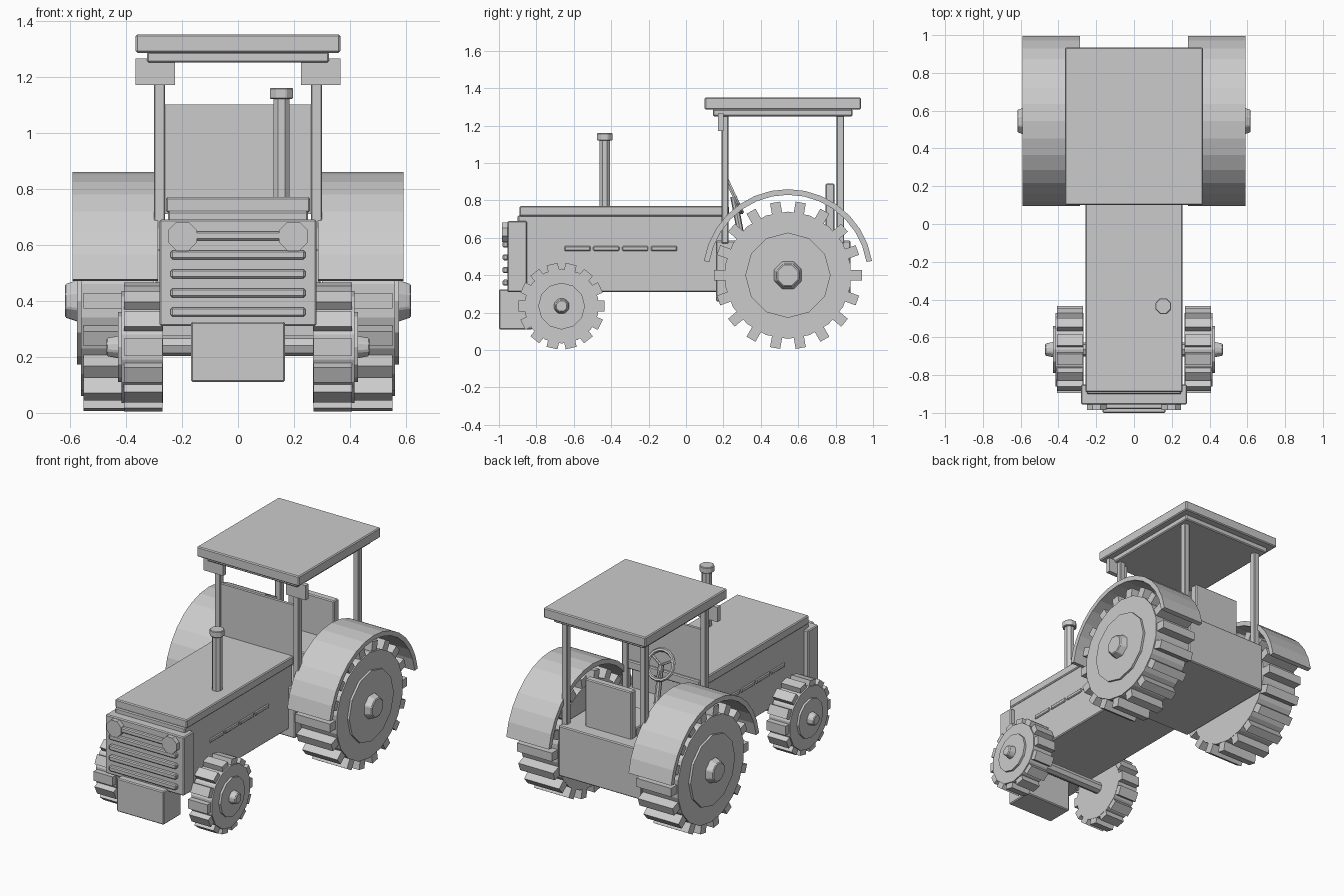
import bpy, bmesh, math
from mathutils import Matrix, Vector

cube = bpy.data.objects.get("Cube")
if cube:
    bpy.data.objects.remove(cube, do_unlink=True)

grey = bpy.data.materials.new("plain_grey")
grey.use_nodes = True
grey.diffuse_color = (0.6, 0.6, 0.6, 1)
grey.node_tree.nodes["Principled BSDF"].inputs["Base Color"].default_value = (0.6, 0.6, 0.6, 1)


def finish(name, bm, bevel=0.0):
    bmesh.ops.recalc_face_normals(bm, faces=bm.faces[:])
    mesh = bpy.data.meshes.new(name)
    bm.to_mesh(mesh)
    bm.free()
    mesh.materials.append(grey)
    ob = bpy.data.objects.new(name, mesh)
    bpy.context.collection.objects.link(ob)
    if bevel:
        mod = ob.modifiers.new("edge_bevel", 'BEVEL')
        mod.width = bevel
        mod.segments = 1
        mod.limit_method = 'ANGLE'
    return ob


def add_box(bm, x, y, z, turn=Matrix()):
    """Add a box spanning the given ranges."""
    mid = [(a + b) / 2 for a, b in (x, y, z)]
    size = [b - a for a, b in (x, y, z)]
    bmesh.ops.create_cube(bm, size=1, matrix=turn @ Matrix.Translation(mid) @ Matrix.Diagonal((*size, 1)))


def box(name, x, y, z, bevel=0.006):
    bm = bmesh.new()
    add_box(bm, x, y, z)
    return finish(name, bm, bevel)


def add_rod(bm, start, end, r1, r2=None, sides=8, phase=0.0):
    """Add a capped cylinder or cone between two points."""
    start, end = Vector(start), Vector(end)
    axis = end - start
    place = Matrix.Translation((start + end) / 2) @ axis.to_track_quat('Z', 'Y').to_matrix().to_4x4()
    bmesh.ops.create_cone(bm, cap_ends=True, segments=sides, radius1=r1, radius2=r1 if r2 is None else r2,
                          depth=axis.length, matrix=place @ Matrix.Rotation(phase, 4, 'Z'))


def rod(name, start, end, r1, r2=None, sides=8, phase=0.0, bevel=0.0):
    bm = bmesh.new()
    add_rod(bm, start, end, r1, r2, sides, phase)
    return finish(name, bm, bevel)


def wheel(name, side, y, z, inner, outer, radius, lug_radius, lugs, lug_width, rim, hub, hub_end):
    # tyre with block lugs
    bm = bmesh.new()
    add_rod(bm, (side * inner, y, z), (side * outer, y, z), radius, sides=lugs)
    for i in range(lugs):
        turn = Matrix.Translation((0, y, z)) @ Matrix.Rotation(math.tau * i / lugs, 4, 'X')
        xs = sorted((side * (inner + 0.002), side * (outer - 0.008)))
        add_box(bm, xs, (radius - 0.03, lug_radius), (-lug_width / 2, lug_width / 2), turn)
    finish(name + "_tyre", bm)
    # rim plate and tapered hub
    rod(name + "_rim", (side * (outer - 0.01), y, z), (side * (outer + 0.014), y, z), rim, sides=12)
    rod(name + "_hub", (side * outer, y, z), (side * hub_end, y, z), hub, hub * 0.75, phase=math.pi / 8, bevel=0.005)


def fender(name, side):
    # curved strip swept around the rear wheel
    bm = bmesh.new()
    steps = 14
    rings = []
    for i in range(steps + 1):
        a = math.radians(9 + 162 * i / steps)
        rings.append([bm.verts.new((side * x, 0.545 + r * math.cos(a), 0.405 + r * math.sin(a)))
                      for x, r in ((0.285, 0.425), (0.59, 0.425), (0.59, 0.455), (0.285, 0.455))])
    for a, b in zip(rings, rings[1:]):
        for k in range(4):
            bm.faces.new((a[k], a[(k + 1) % 4], b[(k + 1) % 4], b[k]))
    bm.faces.new(rings[0])
    bm.faces.new(rings[-1])
    finish(name, bm)


# main body
box("engine_body", (-0.25, 0.25), (-0.9, 0.2), (0.31, 0.72))
box("hood_lid", (-0.257, 0.257), (-0.89, 0.23), (0.715, 0.77))
box("rear_body", (-0.295, 0.295), (0.16, 0.88), (0.26, 0.585))
box("front_weight", (-0.168, 0.168), (-1.0, -0.82), (0.11, 0.325))

# grille with bars and headlights
box("grille_frame", (-0.28, 0.28), (-0.955, -0.85), (0.31, 0.69))
for i in range(5):
    z = 0.36 + i * 0.068
    half = 0.24 if i < 4 else 0.18
    box("grille_bar", (-half, half), (-0.98, -0.95), (z - 0.016, z + 0.016))

# exhaust stack
rod("exhaust_pipe", (0.155, -0.435, 0.74), (0.155, -0.435, 1.13), 0.031, phase=math.pi / 8)
rod("exhaust_cap", (0.155, -0.435, 1.12), (0.155, -0.435, 1.16), 0.045, phase=math.pi / 8, bevel=0.004)

# roof and windscreen
box("roof", (-0.365, 0.365), (0.1, 0.935), (1.285, 1.35))
box("roof_lip", (-0.325, 0.325), (0.145, 0.89), (1.25, 1.288))
box("windscreen", (-0.265, 0.265), (0.197, 0.215), (0.71, 1.1), 0)

# seat
box("seat_back", (-0.165, 0.165), (0.745, 0.795), (0.57, 0.89))
box("seat_cushion", (-0.165, 0.165), (0.5, 0.75), (0.58, 0.64))

# steering wheel, spokes and column
tilt = Matrix.Translation((0, 0.26, 0.82)) @ Matrix.Rotation(math.radians(-65), 4, 'X')
bm = bmesh.new()
loops = []
for i in range(16):
    a = math.tau * i / 16
    loops.append([bm.verts.new(tilt @ Vector((r * math.cos(a), r * math.sin(a), 0.012 * math.sin(b))))
                  for b in [math.tau * k / 6 for k in range(6)]
                  for r in [0.09 + 0.012 * math.cos(b)]])
for i in range(16):
    p, q = loops[i], loops[(i + 1) % 16]
    for k in range(6):
        bm.faces.new((p[k], p[(k + 1) % 6], q[(k + 1) % 6], q[k]))
for i in range(3):
    a = math.tau * i / 3 + math.pi / 2
    add_rod(bm, tilt @ Vector((0, 0, 0)), tilt @ Vector((0.09 * math.cos(a), 0.09 * math.sin(a), 0)), 0.008, sides=6)
finish("steering_wheel", bm)
rod("steering_column", (0, 0.255, 0.82), (0, 0.3, 0.58), 0.018)

# axles
rod("front_axle", (-0.3, -0.665, 0.24), (0.3, -0.665, 0.24), 0.037)
rod("rear_axle", (-0.32, 0.545, 0.4), (0.32, 0.545, 0.4), 0.06)

# parts repeated on both sides
for side, label in ((1, "left"), (-1, "right")):
    wheel(label + "_rear", side, 0.545, 0.4, 0.3, 0.56, 0.34, 0.395, 18, 0.055, 0.228, 0.085, 0.618)
    wheel(label + "_front", side, -0.665, 0.235, 0.268, 0.415, 0.2, 0.23, 14, 0.06, 0.125, 0.046, 0.47)
    fender(label + "_fender", side)
    rod(label + "_headlight", (side * 0.198, -0.95, 0.63), (side * 0.198, -0.985, 0.63), 0.056, phase=math.pi / 8)
    post_x = sorted((side * 0.26, side * 0.3))
    box(label + "_front_post", post_x, (0.19, 0.227), (0.57, 1.26), 0.004)
    box(label + "_rear_post", post_x, (0.805, 0.845), (0.57, 1.26), 0.004)
    box(label + "_roof_lamp", sorted((side * 0.225, side * 0.365)), (0.17, 0.2), (1.17, 1.265), 0)
    for i in range(4):
        y = -0.65 + i * 0.154
        box(label + "_hood_vent", sorted((side * 0.24, side * 0.258)), (y, y + 0.14), (0.53, 0.556), 0.005)
